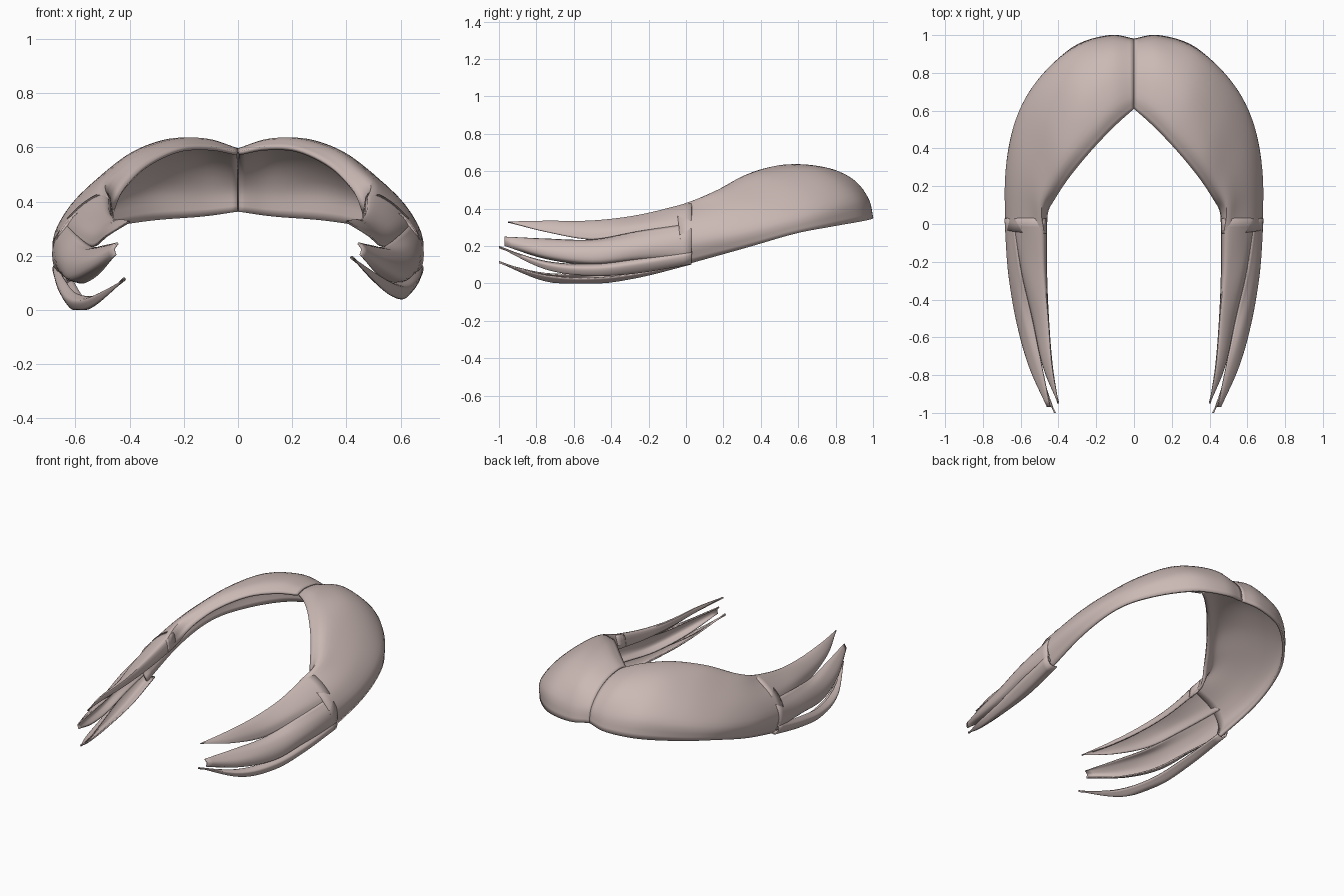
import bpy, math
from mathutils import Vector

mat = bpy.data.materials.new("dusty_rose_hair")
mat.diffuse_color = (0.60, 0.49, 0.465, 1)


def smooth_line(pts, n):
    """Catmull-Rom curve through pts with n steps per span."""
    p = [pts[0] * 2 - pts[1]] + pts + [pts[-1] * 2 - pts[-2]]
    out = []
    for i in range(1, len(p) - 2):
        a, b, c, d = p[i - 1:i + 3]
        for k in range(n):
            t = k / n
            out.append(0.5 * (2 * b + (c - a) * t + (2 * a - 5 * b + 4 * c - d) * t * t
                              + (3 * b - a - 3 * c + d) * t ** 3))
    return out + [pts[-1].copy()]


def loft(name, sections, side, thick, drop=0.0):
    """Smooth shell through the sections; side -1 mirrors it to the left."""
    rows = [smooth_line([Vector(p) for p in s], 4) for s in sections]
    cols = [smooth_line(list(c), 6) for c in zip(*rows)]
    grid = list(zip(*cols))
    w = len(cols)
    verts = []
    for row in grid:
        for p in row:
            fall = drop * min(1, max(0, 0.05 - p.y))
            verts.append((p.x * side, p.y, max(p.z - fall, 0.0)))
    faces = []
    for i in range(len(grid) - 1):
        for j in range(w - 1):
            f = (i * w + j, i * w + j + 1, (i + 1) * w + j + 1, (i + 1) * w + j)
            faces.append(f if side < 0 else f[::-1])
    me = bpy.data.meshes.new(name)
    me.from_pydata(verts, [], faces)
    me.materials.append(mat)
    ob = bpy.data.objects.new(name, me)
    bpy.context.collection.objects.link(ob)
    # make the shell face outwards (away from the hollow middle)
    me.update()
    score = sum(f.normal.dot(f.center - Vector((0.3 * side, min(f.center.y, 0.3), 0.15))) * f.area
                for f in me.polygons)
    if score < 0:
        me.flip_normals()
    sol = ob.modifiers.new("thickness", 'SOLIDIFY')
    sol.thickness = thick
    sol.offset = -1
    bpy.context.view_layer.objects.active = ob
    ob.select_set(True)
    bpy.ops.object.shade_smooth_by_angle(angle=math.radians(45))
    ob.select_set(False)
    return ob


# Crown half: sections from the centre parting round to the temple, inner rim to bottom rim
crown = [
    [(0, .61, .585), (0, .68, .597), (0, .80, .578), (0, .90, .525), (0, .965, .45), (0, .982, .365)],
    [(.10, .52, .603), (.11, .62, .632), (.13, .78, .612), (.14, .90, .55), (.14, .975, .45), (.13, 1.0, .348)],
    [(.22, .395, .595), (.23, .50, .632), (.28, .66, .62), (.32, .80, .555), (.335, .91, .45), (.32, .94, .332)],
    [(.34, .25, .535), (.36, .35, .59), (.41, .50, .57), (.47, .65, .50), (.51, .75, .40), (.50, .77, .302)],
    [(.42, .13, .45), (.45, .20, .515), (.50, .33, .50), (.575, .45, .43), (.625, .54, .34), (.61, .58, .265)],
    [(.455, .06, .37), (.49, .08, .46), (.55, .16, .44), (.63, .24, .37), (.68, .28, .27), (.655, .32, .19)],
    [(.46, -.05, .34), (.475, -.05, .41), (.54, -.05, .39), (.635, -.04, .32), (.682, -.03, .21), (.64, -.02, .095)],
]

# Strands: station y followed by the (x, z) cross-section
upper = [
    (.03, [(.46, .35), (.48, .432), (.55, .412), (.62, .352), (.65, .30)]),
    (-.25, [(.46, .31), (.475, .365), (.52, .352), (.578, .312), (.60, .265)]),
    (-.50, [(.45, .30), (.455, .336), (.49, .322), (.527, .282), (.54, .235)]),
    (-.75, [(.43, .312), (.435, .335), (.455, .325), (.475, .302), (.485, .277)]),
    (-.95, [(.399, .330), (.400, .331), (.401, .330), (.402, .329), (.403, .328)]),
]
middle = [
    (.03, [(.64, .32), (.677, .265), (.686, .21), (.68, .16), (.665, .13)]),
    (-.25, [(.60, .28), (.645, .24), (.667, .19), (.657, .14), (.62, .115)]),
    (-.50, [(.54, .235), (.587, .22), (.622, .17), (.622, .115), (.575, .097)]),
    (-.75, [(.49, .24), (.52, .225), (.555, .185), (.553, .145), (.515, .13)]),
    (-.97, [(.445, .25), (.45, .245), (.46, .23), (.46, .215), (.455, .20)]),
]
lower = [
    (.03, [(.675, .175), (.685, .155), (.677, .125), (.65, .103), (.61, .11)]),
    (-.25, [(.64, .135), (.665, .11), (.65, .075), (.62, .055), (.575, .075)]),
    (-.50, [(.595, .105), (.625, .085), (.617, .055), (.595, .04), (.55, .07)]),
    (-.75, [(.52, .12), (.555, .107), (.55, .085), (.535, .075), (.50, .105)]),
    (-1.0, [(.419, .196), (.421, .195), (.421, .194), (.420, .193), (.418, .194)]),
]


def strand(name, stations, side, drop=0.0):
    sections = [[(x, y, z) for x, z in pts] for y, pts in stations]
    return loft(name, sections, side, 0.008, drop)


for side, label in ((1, "right"), (-1, "left")):
    loft(label + "_crown", crown, side, 0.015)
    strand(label + "_upper_strand", upper, side)
    strand(label + "_middle_strand", middle, side)
    # the left lower strand hangs a little further down
    strand(label + "_lower_strand", lower, side, 0.08 if side < 0 else 0.0)
